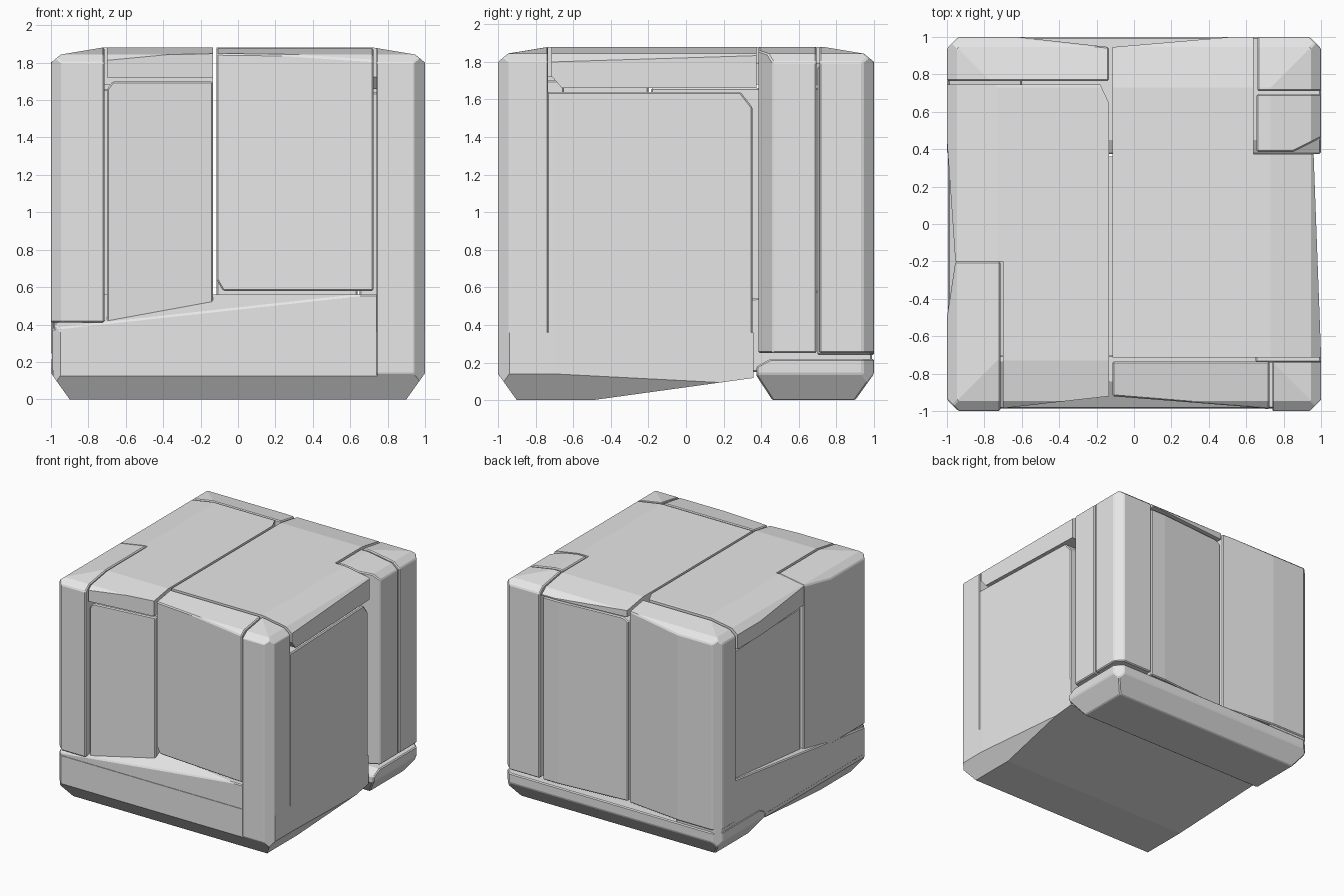
import bpy, bmesh
from mathutils import Vector

if "Cube" in bpy.data.objects:
    bpy.data.objects.remove(bpy.data.objects["Cube"], do_unlink=True)

grey = bpy.data.materials.new("plain_grey")
grey.use_nodes = True
grey.diffuse_color = (0.8, 0.8, 0.8, 1)
grey.node_tree.nodes["Principled BSDF"].inputs["Base Color"].default_value = (0.8, 0.8, 0.8, 1)

AXES = {"x": 0, "y": 1, "z": 2}

# Chamfers shared by every block: upright corners, top rim and bottom rim
RIM = [("xy", (sx, sy * 0.94), (sx * 0.94, sy)) for sx in (-1, 1) for sy in (-1, 1)]
for axis in "xy":
    for s in (-1, 1):
        RIM += [(axis + "z", (s * 0.73, 1.88), (s * 0.97, 1.84)),
                (axis + "z", (s * 0.94, 1.85), (s, 1.80)),
                (axis + "z", (s * 0.90, 0), (s, 0.14))]


def plane_of(cut, inside):
    """Turn a cut line in one projection into a plane facing away from inside."""
    axes, a, b = cut
    if axes == "free":
        point, normal = Vector(a), Vector(b)
    else:
        i, j = AXES[axes[0]], AXES[axes[1]]
        point, normal = Vector(), Vector()
        point[i], point[j] = a
        normal[i], normal[j] = b[1] - a[1], a[0] - b[0]
    if normal.dot(inside - point) > 0:
        normal.negate()
    return point, normal.normalized()


def block(name, xs, ys, zs, *cuts, soft=0.008):
    """A box trimmed by the shared chamfers and by its own cuts."""
    low = Vector((xs[0], ys[0], zs[0]))
    high = Vector((xs[1], ys[1], zs[1]))
    middle, size = (low + high) / 2, high - low
    bm = bmesh.new()
    bmesh.ops.create_cube(bm, size=1)
    for v in bm.verts:
        v.co = middle + Vector(c * s for c, s in zip(v.co, size))
    for cut in RIM + list(cuts):
        point, normal = plane_of(cut, middle)
        bmesh.ops.bisect_plane(bm, geom=bm.verts[:] + bm.edges[:] + bm.faces[:], dist=1e-5,
                               plane_co=point, plane_no=normal, clear_outer=True)
        rim = [e for e in bm.edges if e.is_boundary]
        if rim:
            bmesh.ops.edgeloop_fill(bm, edges=rim)
    bmesh.ops.recalc_face_normals(bm, faces=bm.faces[:])
    mesh = bpy.data.meshes.new(name)
    bm.to_mesh(mesh)
    bm.free()
    mesh.materials.append(grey)
    ob = bpy.data.objects.new(name, mesh)
    bpy.context.scene.collection.objects.link(ob)
    if soft:
        bevel = ob.modifiers.new("soft_edges", "BEVEL")
        bevel.width = soft
        bevel.segments = 1
        bevel.limit_method = "ANGLE"
        bevel.angle_limit = 0.6


# Slanted outer faces that several blocks share
MID_L, MID_R = -0.135, -0.115
front_l = ("xy", (-0.70, -0.985), (-0.125, -0.92))
front_r = ("xy", (-0.125, -0.92), (0.70, -0.985))
back_l = ("xy", (-0.62, 1), (-0.125, 0.945))
back_r = ("xy", (-0.125, 0.945), (0.52, 1))
side_l = ("xy", (-1, 0.45), (-0.955, -0.20))
side_r = ("xy", (1, -0.70), (0.96, 0.38))
underside = ("yz", (-0.50, 0), (0.37, 0.12))

# Base: sloping floor, front rail, left rail and back foot
block("bottom_slab", (-0.99, 1), (-0.99, 0.36), (0, 0.36), underside, side_r, soft=0)
block("front_rail", (-0.98, 0.99), (-0.985, -0.70), (0, 0.56),
      ("free", (-0.55, -0.98, 0.43), (-0.11, -0.6, 1)))
block("left_rail", (-0.995, -0.60), (-0.98, 0.99), (0.15, 0.62),
      ("yz", (1, 0.62), (-0.70, 0.41)), underside)
block("back_foot", (-1, 1), (0.375, 1), (0, 0.22),
      ("yz", (0.375, 0.13), (0.46, 0)), ("yz", (0.375, 0.18), (0.45, 0.22)))

# Left half
block("front_left_post", (-1, -0.715), (-1, -0.20), (0.41, 1.88),
      ("xy", (-1, -0.50), (-0.955, -0.20)))
block("front_left_panel", (-0.70, MID_L), (-0.97, -0.65), (0.40, 1.70),
      ("xy", (-0.70, -0.97), (-0.125, -0.90)), ("xz", (-0.70, 1.66), (-0.67, 1.70)))
block("top_front_left_slab", (-0.70, MID_L), (-1, -0.15), (1.72, 1.88), front_l, soft=0)
block("top_left_slab", (-1, MID_L), (-0.20, 0.745), (1.68, 1.88), side_l,
      ("xy", (-0.18, 0.745), (MID_L, 0.65)), soft=0)
block("left_panel", (-0.975, -0.65), (-0.185, 0.745), (0.45, 1.66),
      ("xy", (-0.975, 0.745), (-0.935, -0.185)))
block("back_left_block", (-1, MID_L), (0.765, 1), (0.24, 1.88), back_l)

# Right half
block("front_centre_panel", (MID_R, 0.725), (-1, -0.735), (0.58, 1.88), front_r,
      ("xz", (MID_R, 0.64), (-0.08, 0.58)))
block("front_right_post", (0.74, 1), (-1, -0.735), (0, 1.88))
block("right_panel", (0.65, 1), (-0.74, 0.355), (0.08, 1.64), underside, side_r,
      ("yz", (0.29, 1.64), (0.36, 1.55)))
block("top_right_slab", (MID_R, 1), (-0.715, 0.375), (1.66, 1.88), side_r,
      ("yz", (-0.72, 1.73), (-0.66, 1.66)), soft=0)
block("top_back_slab", (MID_R, 0.64), (0.30, 1), (1.79, 1.88), back_r, soft=0)
block("back_panel", (MID_R, 0.64), (0.70, 0.985), (0.24, 1.775),
      ("xy", (-0.125, 0.935), (0.50, 0.985)), ("xz", (-0.16, 1.72), (-0.07, 1.775)))

# Back right posts
block("right_rear_post", (0.655, 1), (0.385, 0.695), (0.25, 1.88),
      ("xy", (0.85, 0.385), (1, 0.46)))
block("back_right_post", (0.66, 1), (0.71, 1), (0.25, 1.88))
